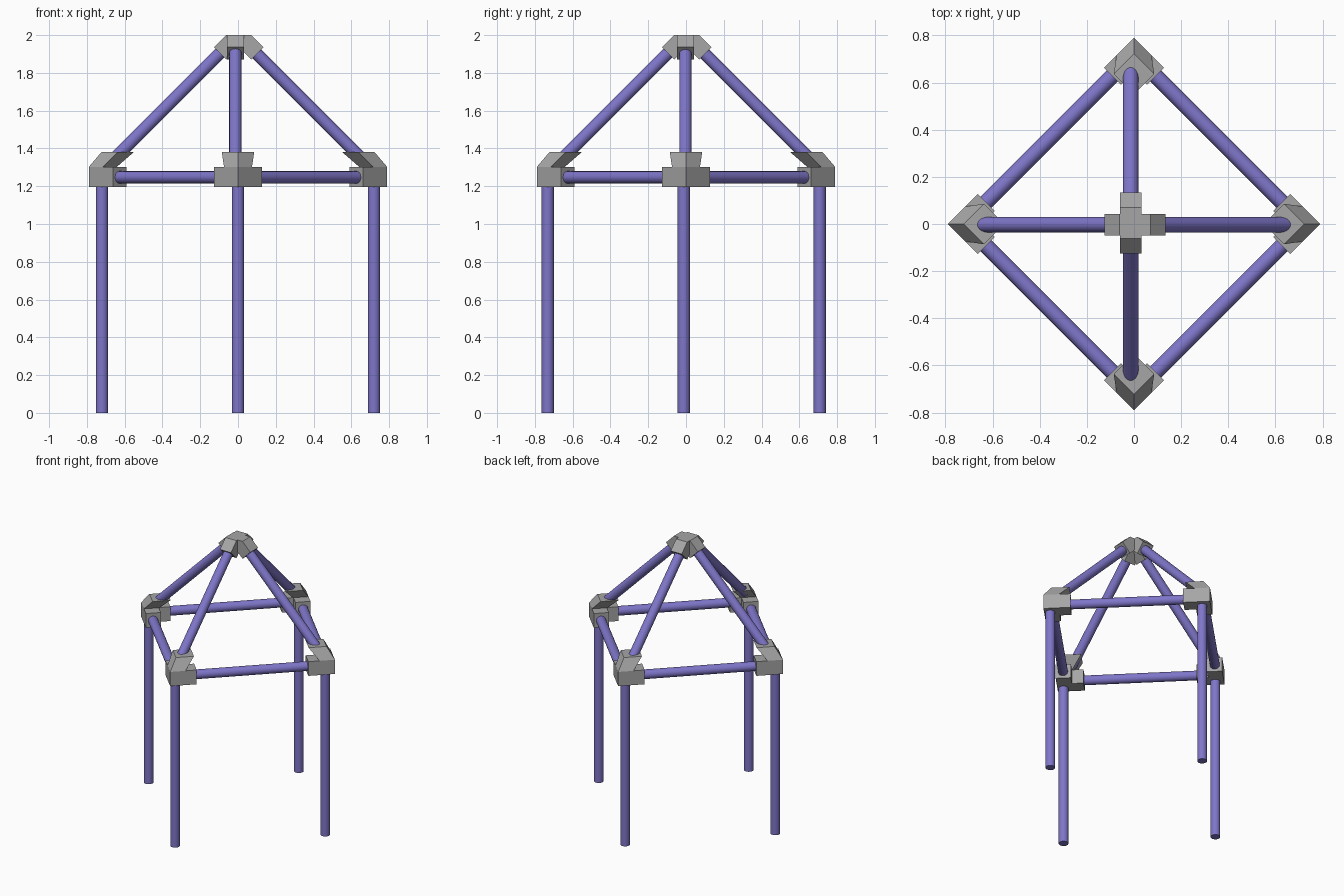
import bpy, bmesh, math
from mathutils import Vector, Matrix

cube = bpy.data.objects.get("Cube")
if cube:
    bpy.data.objects.remove(cube, do_unlink=True)


def material(name, rgb):
    m = bpy.data.materials.new(name)
    m.use_nodes = True
    m.diffuse_color = (*rgb, 1)
    m.node_tree.nodes["Principled BSDF"].inputs["Base Color"].default_value = (*rgb, 1)
    return m


purple = material("purple_tube", (0.21, 0.18, 0.58))
grey = material("grey_bracket", (0.38, 0.38, 0.38))
RADIUS = 0.0325


def finish(name, bm, mat, smooth=False):
    bmesh.ops.recalc_face_normals(bm, faces=bm.faces)
    mesh = bpy.data.meshes.new(name)
    bm.to_mesh(mesh)
    bm.free()
    mesh.materials.append(mat)
    obj = bpy.data.objects.new(name, mesh)
    bpy.context.collection.objects.link(obj)
    if smooth:
        bpy.ops.object.select_all(action="DESELECT")
        obj.select_set(True)
        bpy.context.view_layer.objects.active = obj
        bpy.ops.object.shade_smooth_by_angle(angle=math.radians(40))
    return obj


def tube(name, a, b):
    a, b = Vector(a), Vector(b)
    axis = b - a
    bm = bmesh.new()
    place = Matrix.Translation((a + b) / 2) @ axis.to_track_quat("Z", "Y").to_matrix().to_4x4()
    bmesh.ops.create_cone(bm, cap_ends=True, segments=32, radius1=RADIUS, radius2=RADIUS,
                          depth=axis.length, matrix=place)
    return finish(name, bm, purple, True)


def loft(bm, lower, upper):
    """Solid between two matching outlines."""
    lo = [bm.verts.new(p) for p in lower]
    hi = [bm.verts.new(p) for p in upper]
    bm.faces.new(lo[::-1])
    bm.faces.new(hi)
    for i in range(len(lo)):
        j = (i + 1) % len(lo)
        bm.faces.new((lo[i], lo[j], hi[j], hi[i]))


def diamond(inner, outer, z):
    mid, half = (inner + outer) / 2, (outer - inner) / 2
    return [(outer, 0, z), (mid, half, z), (inner, 0, z), (mid, -half, z)]


# Corner bracket outline: two square arms meeting at an outward tip
TIP, ARM, WIDE = 0.79, 0.18, 0.102
LOW, HIGH, RIM = 1.197, 1.302, 1.382
s = math.sqrt(0.5)


def plan(u, v, z):
    return (TIP - (u + v) * s, (u - v) * s, z)


outline = [(0, 0), (ARM, 0), (ARM, WIDE), (WIDE, WIDE), (WIDE, ARM), (0, ARM)]
POST = 0.72

for k, side in enumerate(("left", "back", "right", "front")):
    turn = Matrix.Rotation(k * math.pi / 2, 4, "Z")
    nxt = Matrix.Rotation((k + 1) * math.pi / 2, 4, "Z")

    # Bracket with leaning roof socket
    bm = bmesh.new()
    loft(bm, [plan(u, v, LOW) for u, v in outline], [plan(u, v, HIGH) for u, v in outline])
    loft(bm, diamond(0.642, TIP, HIGH), diamond(0.55, 0.722, RIM))
    bm.transform(turn)
    finish(side + "_corner_bracket", bm, grey)

    # Upright post
    foot = turn @ Vector((POST, 0, 0)) + Vector((0, -0.012, 0))
    tube(side + "_post", foot, foot + Vector((0, 0, 1.25)))

    # Level rail to the next corner
    a = turn @ Vector((POST, 0, 1.247))
    b = nxt @ Vector((POST, 0, 1.247))
    tube(side + "_rail", a.lerp(b, 0.1), a.lerp(b, 0.9))

    # Sloping roof tube
    shift = Vector((-0.014, 0, 0)) if k % 2 else Vector((0, -0.003, 0))
    tube(side + "_roof_tube", turn @ Vector((0.66, 0, 1.34)) + shift,
         turn @ Vector((0.08, 0, 1.92)) + shift)

# Peak bracket: two crossing bent bars
half = [(0.066, 2.0), (0.13, 1.936), (0.066, 1.872)]
profile = half + [(0, 1.938)] + [(-x, z) for x, z in reversed(half)]
bm = bmesh.new()
loft(bm, [(x + 0.004, -0.048, z) for x, z in profile],
     [(x + 0.004, 0.042, z) for x, z in profile])
loft(bm, [(-0.059, y + 0.004, z) for y, z in profile],
     [(0.031, y + 0.004, z) for y, z in profile])
finish("peak_bracket", bm, grey)
